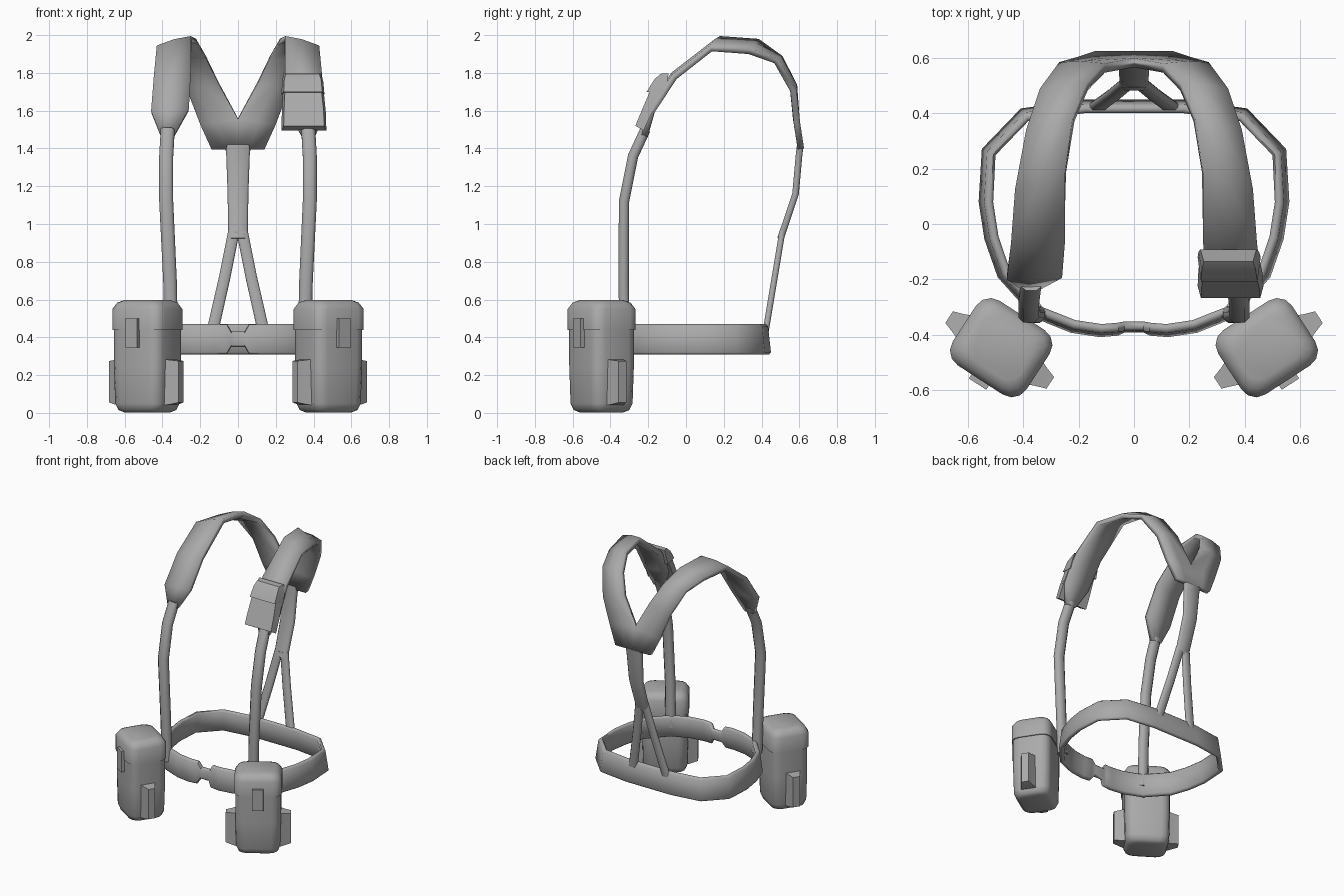
import bpy, bmesh, math
from mathutils import Vector, Matrix

if "Cube" in bpy.data.objects:
    bpy.data.objects.remove(bpy.data.objects["Cube"])

grey = bpy.data.materials.new("grey fabric")
grey.diffuse_color = (0.4, 0.4, 0.4, 1)
grey.use_nodes = True
grey.node_tree.nodes["Principled BSDF"].inputs["Base Color"].default_value = grey.diffuse_color


def finish(name, bm, angle=40, recalc=True):
    if recalc:
        bmesh.ops.recalc_face_normals(bm, faces=bm.faces)
    me = bpy.data.meshes.new(name)
    bm.to_mesh(me)
    bm.free()
    me.materials.append(grey)
    ob = bpy.data.objects.new(name, me)
    bpy.context.collection.objects.link(ob)
    bpy.ops.object.select_all(action='DESELECT')
    ob.select_set(True)
    bpy.context.view_layer.objects.active = ob
    bpy.ops.object.shade_smooth_by_angle(angle=math.radians(angle))
    return ob


def skin(bm, rings, closed=False):
    """Join equal rings of points into a tube, capped unless closed."""
    vs = [[bm.verts.new(p) for p in r] for r in rings]
    n = len(vs[0])
    for i in range(len(vs) if closed else len(vs) - 1):
        a, b = vs[i], vs[(i + 1) % len(vs)]
        for j in range(n):
            k = (j + 1) % n
            bm.faces.new((a[j], a[k], b[k], b[j]))
    if not closed:
        bm.faces.new(vs[0])
        bm.faces.new(vs[-1])


def strap(name, path, side, thick, closed=False, flare=0):
    """Sweep a chamfered strip; path holds (x, y, z, half width)."""
    pts = [Vector(p[:3]) for p in path]
    rings, n, t = [], len(path), thick / 2
    for i, p in enumerate(pts):
        prev = pts[i - 1] if closed or i else p
        nxt = pts[(i + 1) % n] if closed else pts[min(i + 1, n - 1)]
        tan = (nxt - prev).normalized()
        w = Vector(side)
        w = (w - tan * w.dot(tan)).normalized()
        d = tan.cross(w)
        h, c = path[i][3], t * 0.6
        prof = [(h, t - c), (h - c, t), (c - h, t), (-h, t - c),
                (-h, c - t), (c - h, -t), (h - c, -t), (h, c - t)]
        rings.append([p + w * a + d * b for a, b in prof])
    bm = bmesh.new()
    skin(bm, rings, closed)
    for v in bm.verts:
        s = 1 + flare * (0.39 - v.co.z)
        v.co.x *= s
        v.co.y *= s
    return finish(name, bm, 50)


def rounded(w, d, r, z, seg=3):
    """Rounded rectangle ring at height z."""
    out = []
    for k, (sx, sy) in enumerate([(1, 1), (-1, 1), (-1, -1), (1, -1)]):
        for s in range(seg + 1):
            a = math.pi / 2 * (k + s / seg)
            out.append(Vector((sx * (w / 2 - r) + r * math.cos(a),
                               sy * (d / 2 - r) + r * math.sin(a), z)))
    return out


def rect(w, d, c, z):
    return [Vector((c[0] + sx * w / 2, c[1] + sy * d / 2, z))
            for sx, sy in [(1, 1), (-1, 1), (-1, -1), (1, -1)]]


# waist belt, narrowed at the front buckle
half = [(0.035, -0.372, .04), (0.058, -0.38, .078), (0.12, -0.385, .08), (0.22, -0.37, .08),
        (0.345, -0.32, .08), (0.47, -0.18, .08), (0.515, -0.05, .08), (0.535, 0.08, .08),
        (0.525, 0.26, .08), (0.395, 0.395, .08), (0.18, 0.425, .08)]
loop = half + [(-x, y, h) for x, y, h in reversed(half)]
strap("waist_belt", [(x, y, 0.39, h) for x, y, h in loop], (0, 0, 1), 0.034, True, 0.25)

# single back strap, then the two lower back straps
strap("back_strap", [(0, .605, 1.42, .068), (0, .598, 1.36, .062), (0, .58, 1.16, .055),
                     (0, .51, .95, .052), (0, .50, .92, .045)], (1, 0, 0), 0.035)
for s, tag in ((1, "right"), (-1, "left")):
    strap("lower_back_strap_" + tag, [(s * .022, .51, .96, .03), (s * .07, .47, .72, .03),
                                      (s * .138, .42, .42, .031)], (1, 0, 0), 0.032)
    # front strap
    strap("front_strap_" + tag, [(s * .352, -.325, .38, .035), (s * .36, -.33, .7, .036),
                                 (s * .38, -.328, 1.12, .037), (s * .38, -.28, 1.36, .037),
                                 (s * .372, -.215, 1.5, .037)], (1, 0, 0), 0.055)

# shoulder pad: outer and inner edge at each station, mirrored
stations = [((.41, -.235, 1.47), (.335, -.235, 1.47)), ((.46, -.2, 1.60), (.26, -.195, 1.61)),
            ((.445, -.075, 1.79), (.25, -.07, 1.80)), ((.43, .125, 1.945), (.25, .18, 1.995)),
            ((.39, .34, 1.93), (.222, .385, 1.98)), ((.34, .49, 1.875), (.17, .51, 1.89)),
            ((.27, .585, 1.71), (.105, .58, 1.755)), ((.20, .605, 1.53), (0, .60, 1.56)),
            ((.14, .625, 1.40), (0, .625, 1.40))]
bm = bmesh.new()
rows = []
for i, (o, n) in enumerate(stations):
    o, n = Vector(o), Vector(n)
    m = (o + n) / 2
    if 1 <= i <= 6:
        # slight crown along the middle
        m += (m - Vector((m.x, 0.22, 1.4))).normalized() * 0.008
    rows.append([bm.verts.new(p) for p in (o, m, n)])
for a, b in zip(rows, rows[1:]):
    for j in (0, 1):
        bm.faces.new((a[j], b[j], b[j + 1], a[j + 1]))
pad = finish("shoulder_pads", bm, 50, recalc=False)
mir = pad.modifiers.new("mirror", 'MIRROR')
mir.use_clip = True
mir.merge_threshold = 0.002
sol = pad.modifiers.new("thickness", 'SOLIDIFY')
sol.thickness, sol.offset = 0.034, -1

# belt pouches, turned outwards
for s, tag in ((1, "right"), (-1, "left")):
    place = Matrix.Translation((s * .48, -.447, 0)) @ Matrix.Rotation(s * math.radians(33), 4, 'Z')

    def put(name, rings, angle=40):
        bm = bmesh.new()
        skin(bm, rings)
        bm.transform(place)
        finish(name + "_" + tag, bm, angle)

    put("pouch_body", [rounded(.22, .18, .05, .003), rounded(.27, .23, .06, .015),
                       rounded(.295, .255, .06, .05), rounded(.305, .265, .06, .25),
                       rounded(.305, .265, .06, .46)], 60)
    put("pouch_lid", [rounded(.318, .278, .062, .44), rounded(.318, .278, .062, .55),
                      rounded(.28, .24, .06, .583), rounded(.22, .18, .05, .597)], 60)
    put("pouch_clip", [rect(.075, .03, (0, -.142), .345), rect(.075, .03, (0, -.142), .50)], 20)
    # side pockets, tapering away from the body
    for e, side in ((1, "outer"), (-1, "inner")):
        rings = []
        for x, hw, z0, z1 in ((.14, .055, .04, .285), (.175, .04, .045, .28), (.218, .025, .055, .275)):
            rings.append([Vector((e * x, -.01 + a * hw, z)) for a, z in
                          ((-1, z0), (1, z0), (1, z1), (-1, z1))])
        put("side_pocket_" + side, rings, 25)

# small pouch and flap on one shoulder pad


def slab(name, rows):
    """Rows of (z front, y front, z back, y back, x left, x right)."""
    bm = bmesh.new()
    skin(bm, [[(x0, yb, zb), (x0 + .012, yf, zf), (x1 - .012, yf, zf), (x1, yb, zb)]
              for zf, yf, zb, yb, x0, x1 in rows])
    finish(name, bm, 35)


slab("shoulder_pouch", [(1.52, -.268, 1.495, -.225, .23, .468),
                        (1.60, -.235, 1.59, -.18, .232, .465),
                        (1.74, -.175, 1.74, -.11, .238, .45)])
slab("shoulder_flap", [(1.70, -.208, 1.685, -.12, .23, .458),
                       (1.765, -.168, 1.75, -.10, .233, .452),
                       (1.795, -.135, 1.798, -.092, .24, .442)])
